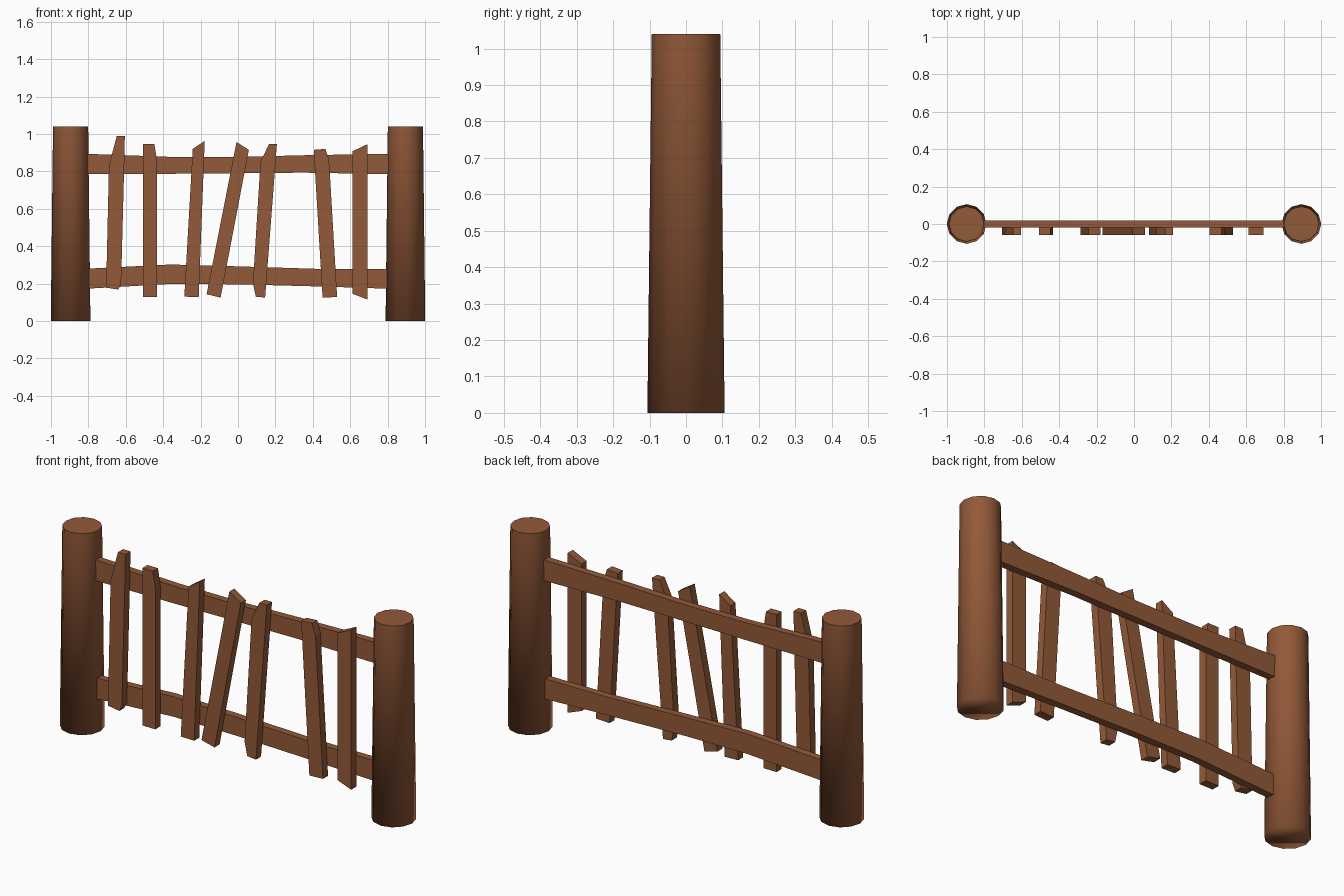
import bpy, bmesh, math

if "Cube" in bpy.data.objects:
    bpy.data.objects.remove(bpy.data.objects["Cube"])

wood = bpy.data.materials.new("wood")
wood.diffuse_color = (0.29, 0.10, 0.04, 1)
wood.use_nodes = True
wood.node_tree.nodes["Principled BSDF"].inputs["Base Color"].default_value = wood.diffuse_color


def finish(bm, name):
    bmesh.ops.recalc_face_normals(bm, faces=bm.faces[:])
    mesh = bpy.data.meshes.new(name)
    bm.to_mesh(mesh)
    bm.free()
    mesh.materials.append(wood)
    obj = bpy.data.objects.new(name, mesh)
    bpy.context.collection.objects.link(obj)
    return obj


def board(name, outline, y0, y1):
    """Extrude an x-z outline from y0 to y1."""
    bm = bmesh.new()
    face = bm.faces.new([bm.verts.new((x, y0, z)) for x, z in outline])
    ext = bmesh.ops.extrude_face_region(bm, geom=[face])
    for v in ext["geom"]:
        if isinstance(v, bmesh.types.BMVert):
            v.co.y = y1
    return finish(bm, name)


def post(name, x):
    """Tapered log, smooth around the side and foot, crisp top rim."""
    bm = bmesh.new()
    bmesh.ops.create_cone(bm, cap_ends=True, segments=12,
                          radius1=0.106, radius2=0.094, depth=1.04)
    bmesh.ops.translate(bm, verts=bm.verts[:], vec=(x, 0, 0.52))
    for f in bm.faces:
        f.smooth = True
    for e in bm.edges:
        if all(v.co.z > 1 for v in e.verts):
            e.smooth = False
    return finish(bm, name)


# Posts
post("left_post", -0.895)
post("right_post", 0.895)

# Rails, slightly wavy: (x, bottom z, top z)
rails = {
    "top_rail": [(-0.82, 0.785, 0.894), (-0.35, 0.787, 0.877), (0.0, 0.79, 0.877),
                 (0.35, 0.793, 0.886), (0.82, 0.785, 0.894)],
    "bottom_rail": [(-0.82, 0.172, 0.279), (-0.36, 0.198, 0.302), (0.0, 0.196, 0.292),
                    (0.45, 0.184, 0.278), (0.82, 0.172, 0.278)],
}
for name, pts in rails.items():
    outline = [(x, b) for x, b, t in pts] + [(x, t) for x, b, t in reversed(pts)]
    board(name, outline, -0.019, 0.019)

# Crooked pickets nailed to the front of the rails
pickets = [
    [(-.705, .178), (-.64, .168), (-.625, .2), (-.608, .85), (-.605, .99), (-.648, .99), (-.69, .83)],
    [(-.508, .128), (-.433, .128), (-.433, .86), (-.447, .945), (-.508, .945)],
    [(-.287, .13), (-.21, .128), (-.178, .963), (-.242, .92)],
    [(-.168, .143), (-.093, .125), (.058, .915), (-.008, .957), (-.025, .87)],
    [(.08, .2), (.095, .13), (.145, .125), (.208, .945), (.165, .945), (.12, .85)],
    [(.452, .125), (.53, .128), (.487, .86), (.467, .92), (.405, .915)],
    [(.613, .145), (.692, .115), (.692, .945), (.613, .908)],
]
for i, outline in enumerate(pickets):
    board(f"picket_{i + 1}", outline, -0.06, -0.018)
